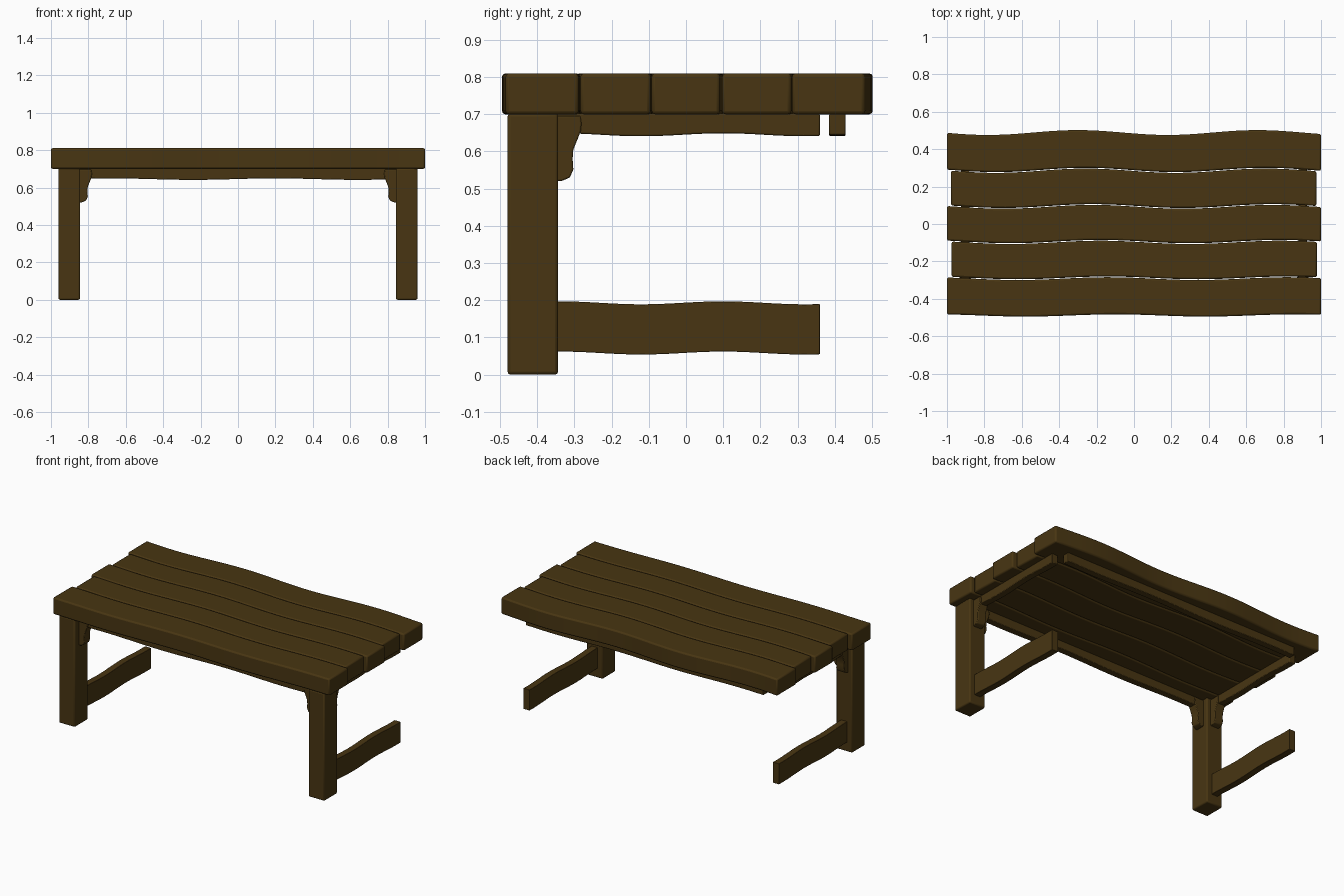
import bpy, bmesh, math

if "Cube" in bpy.data.objects:
    bpy.data.objects.remove(bpy.data.objects["Cube"])

wood = bpy.data.materials.new("dark brown wood")
wood.diffuse_color = (0.065, 0.036, 0.006, 1)
wood.use_nodes = True
wood.node_tree.nodes["Principled BSDF"].inputs["Base Color"].default_value = wood.diffuse_color


def prism(name, outline, axis, lo, hi, bevel=0.004, segs=2):
    """Extrude a 2D outline along an axis from lo to hi, with rounded rims."""
    place = {"x": lambda u, v, w: (w, u, v),
             "y": lambda u, v, w: (u, w, v),
             "z": lambda u, v, w: (u, v, w)}[axis]
    bm = bmesh.new()
    a = [bm.verts.new(place(u, v, lo)) for u, v in outline]
    b = [bm.verts.new(place(u, v, hi)) for u, v in outline]
    bm.faces.new(a)
    bm.faces.new(b)
    n = len(a)
    for i in range(n):
        j = (i + 1) % n
        bm.faces.new((a[i], a[j], b[j], b[i]))
    bmesh.ops.recalc_face_normals(bm, faces=bm.faces)
    me = bpy.data.meshes.new(name)
    bm.to_mesh(me)
    bm.free()
    me.materials.append(wood)
    ob = bpy.data.objects.new(name, me)
    bpy.context.collection.objects.link(ob)
    bpy.ops.object.select_all(action='DESELECT')
    ob.select_set(True)
    bpy.context.view_layer.objects.active = ob
    bpy.ops.object.shade_smooth_by_angle(angle=math.radians(30))
    mod = ob.modifiers.new("rounded rims", 'BEVEL')
    mod.width = bevel
    mod.segments = segs
    mod.limit_method = 'ANGLE'
    mod.angle_limit = math.radians(40)
    return ob


def strip(u0, u1, low, high, n=32):
    """Outline of a long board whose two edges are functions of u."""
    us = [u0 + (u1 - u0) * i / n for i in range(n + 1)]
    return [(u, low(u)) for u in us] + [(u, high(u)) for u in reversed(us)]


def seam(x, y):
    """Wavy plank edge around height y; stronger towards the back."""
    t = (y + 0.49) / 0.98
    amp = 0.006 + 0.007 * t
    peak = -0.1 - 0.2 * t
    return y + amp * math.cos(2 * math.pi * (x - peak) / 0.96)


# table top: five wavy planks
edges = [-0.491, -0.29, -0.096, 0.094, 0.287, 0.491]
spans = [(-1, 1), (-0.975, 0.978), (-1, 1), (-0.978, 0.975), (-1, 1)]
for i, (x0, x1) in enumerate(spans):
    prism(f"top_plank_{i + 1}",
          strip(x0, x1, lambda x: seam(x, edges[i]) + 0.002,
                lambda x: seam(x, edges[i + 1]) - 0.002, 40),
          "z", 0.70, 0.81, 0.009)


def wave(u):
    return 0.004 * math.cos(2 * math.pi * (u - 0.1) / 0.44)


# long aprons front and back
for side, s in (("front", -1), ("back", 1)):
    prism(side + "_apron",
          strip(-0.86, 0.86, lambda u: 0.645 + wave(u * 0.5), lambda u: 0.702),
          "y", s * 0.407 - 0.022, s * 0.407 + 0.022)

# corner bracket profile: (distance from leg, height)
bracket = [(-0.01, 0.52), (0.01, 0.521), (0.032, 0.53), (0.041, 0.552), (0.039, 0.58),
           (0.041, 0.605), (0.052, 0.632), (0.061, 0.655), (0.063, 0.675),
           (0.06, 0.696), (-0.01, 0.696)]

for side, s in (("left", -1), ("right", 1)):
    cx = s * 0.902
    # front leg
    prism(side + "_front_leg",
          [(cx - 0.058, -0.48), (cx + 0.058, -0.48), (cx + 0.058, -0.344), (cx - 0.058, -0.344)],
          "z", 0, 0.702, 0.008)
    # side apron and low stretcher
    prism(side + "_apron",
          strip(-0.36, 0.36, lambda u: 0.645 + wave(u), lambda u: 0.702),
          "x", cx - 0.022, cx + 0.022)
    prism(side + "_stretcher",
          strip(-0.36, 0.36, lambda u: 0.058 + wave(u), lambda u: 0.193 + wave(u)),
          "x", cx - 0.022, cx + 0.022, 0.002)
    # curved brackets behind and beside the leg
    prism(side + "_bracket_side", [(-0.344 + d, z) for d, z in bracket],
          "x", cx - 0.03, cx + 0.03)
    prism(side + "_bracket_front", [(s * (0.844 - d), z) for d, z in bracket],
          "y", -0.437, -0.377)
